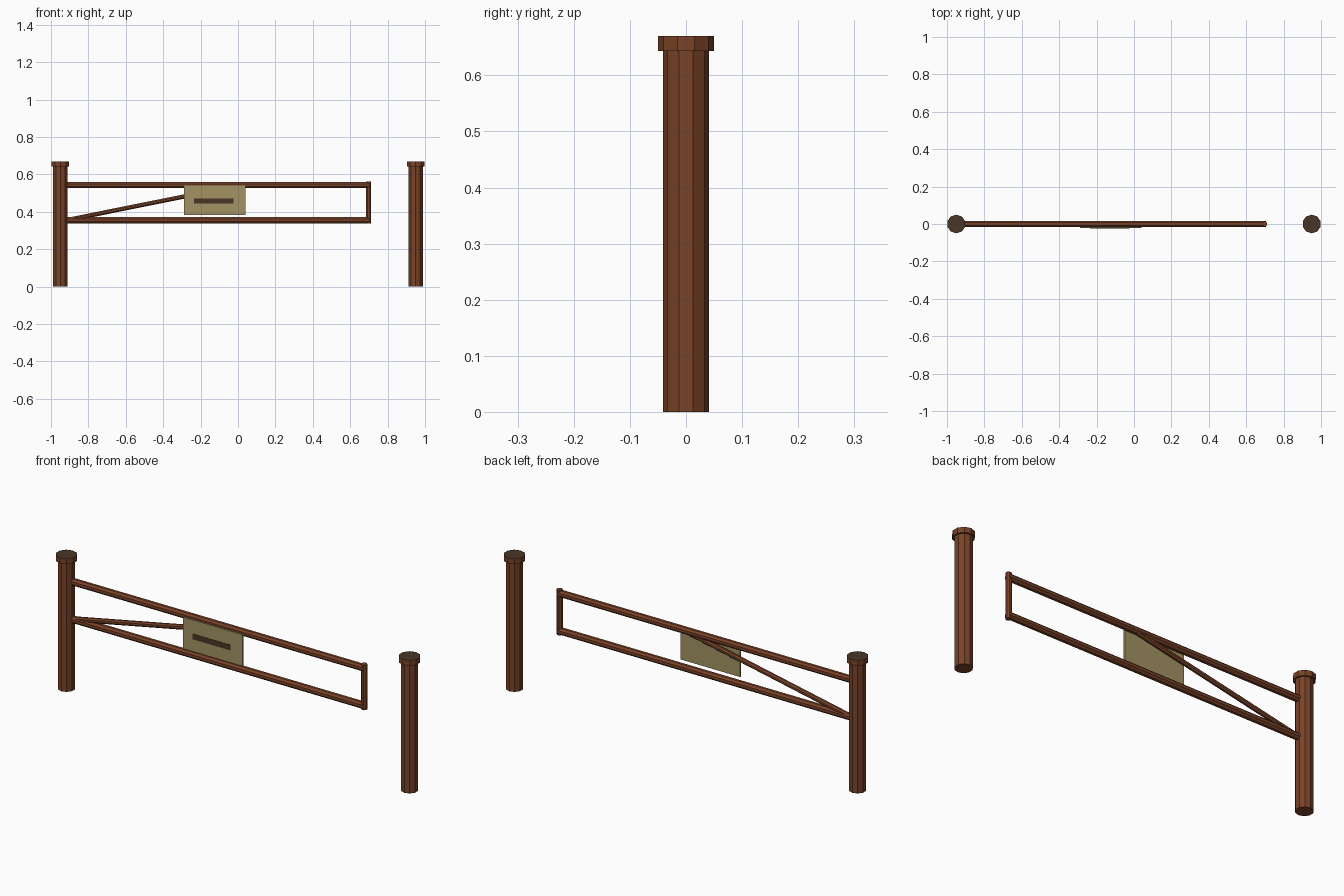
import bpy, math
from mathutils import Vector

if "Cube" in bpy.data.objects:
    bpy.data.objects.remove(bpy.data.objects["Cube"])


def material(name, rgb):
    m = bpy.data.materials.new(name)
    m.diffuse_color = (*rgb, 1)
    m.use_nodes = True
    m.node_tree.nodes["Principled BSDF"].inputs["Base Color"].default_value = m.diffuse_color
    return m


brown = material("red_brown_wood", (0.19, 0.055, 0.021))
dark = material("dark_wood", (0.068, 0.037, 0.019))
tan = material("tan_board", (0.36, 0.29, 0.125))


def rod(name, a, b, radius, sides, turn=0.0):
    """Faceted round bar between two points."""
    a, b = Vector(a), Vector(b)
    d = b - a
    bpy.ops.mesh.primitive_cylinder_add(vertices=sides, radius=radius, depth=d.length)
    ob = bpy.context.object
    ob.name = name
    ob.location = (a + b) / 2
    ob.rotation_euler = d.to_track_quat('Z', 'Y').to_euler()
    for v in ob.data.vertices:
        x, y = v.co.x, v.co.y
        v.co.x = x * math.cos(turn) - y * math.sin(turn)
        v.co.y = x * math.sin(turn) + y * math.cos(turn)
    ob.data.materials.append(brown)
    return ob


def box(name, lo, hi, mat):
    bpy.ops.mesh.primitive_cube_add(size=1)
    ob = bpy.context.object
    ob.name = name
    ob.location = [(p + q) / 2 for p, q in zip(lo, hi)]
    ob.scale = [q - p for p, q in zip(lo, hi)]
    ob.data.materials.append(mat)


# Two posts with wider caps, dark on top
for side, x in (("left", -0.95), ("right", 0.95)):
    rod(side + "_post", (x, 0, 0), (x, 0, 0.645), 0.041, 10)
    cap = rod(side + "_cap", (x, 0, 0.643), (x, 0, 0.67), 0.05, 10)
    cap.data.materials.append(dark)
    for f in cap.data.polygons:
        if f.normal.z > 0.9:
            f.material_index = 1

# Gate frame: two rails, end upright and diagonal brace
rod("top_rail", (-0.94, 0, 0.543), (0.705, 0, 0.543), 0.0175, 8, math.pi / 8)
rod("bottom_rail", (-0.94, 0, 0.355), (0.705, 0, 0.355), 0.0175, 8, math.pi / 8)
rod("end_upright", (0.699, 0, 0.337), (0.699, 0, 0.563), 0.0145, 8, math.pi / 8)
rod("brace", (-0.92, 0, 0.355), (0.0, 0, 0.54), 0.0125, 8, math.pi / 8)

# Board on the front with a painted bar
box("sign_board", (-0.29, -0.022, 0.383), (0.04, -0.012, 0.541), tan)
box("sign_bar", (-0.235, -0.024, 0.445), (-0.025, -0.021, 0.472), dark)
